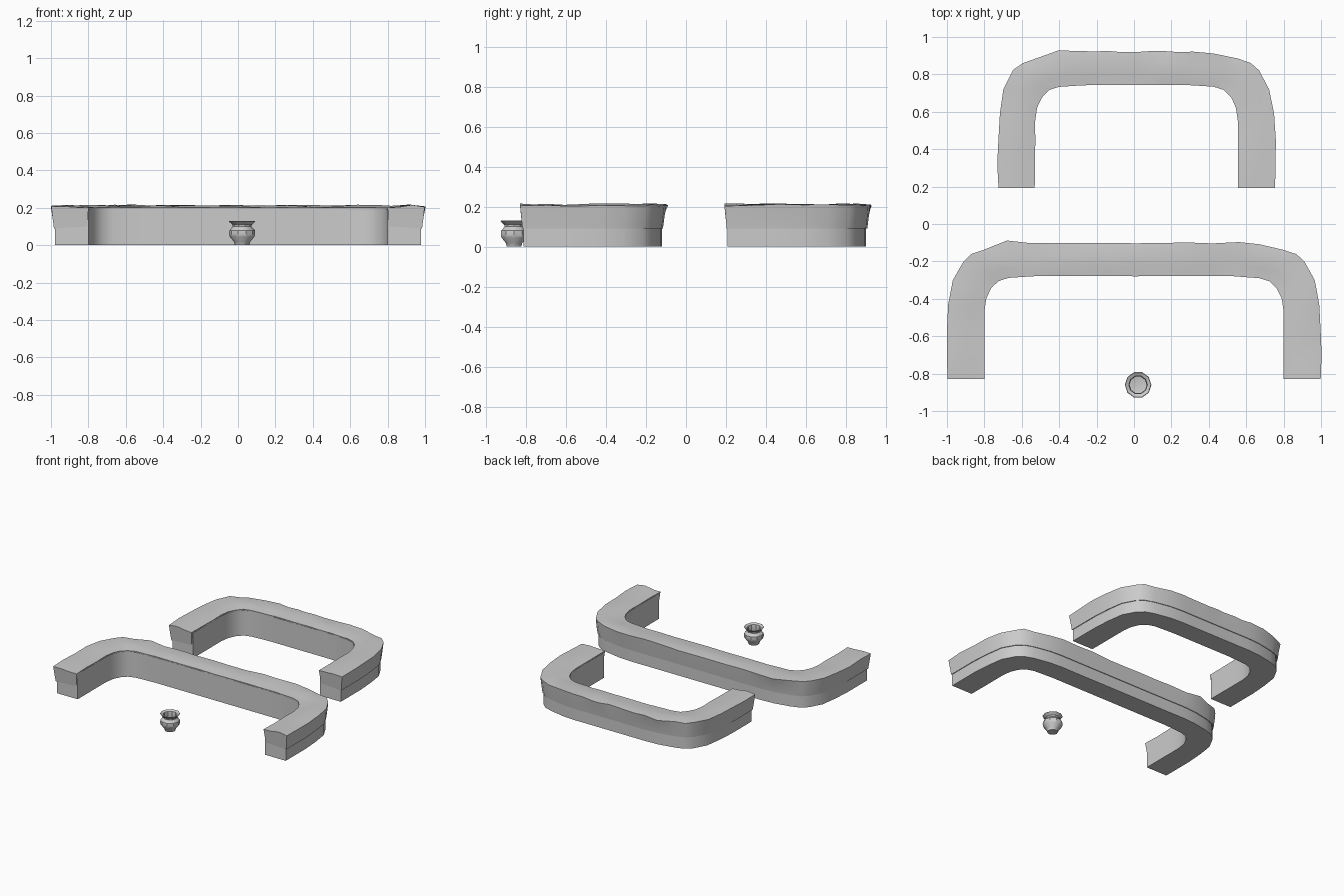
import bpy, bmesh, math, random
from mathutils import Vector

if "Cube" in bpy.data.objects:
    bpy.data.objects.remove(bpy.data.objects["Cube"])

random.seed(4)


def finish(name, bm, angle=35):
    bmesh.ops.recalc_face_normals(bm, faces=bm.faces[:])
    me = bpy.data.meshes.new(name)
    bm.to_mesh(me)
    bm.free()
    ob = bpy.data.objects.new(name, me)
    bpy.context.collection.objects.link(ob)
    bpy.ops.object.select_all(action='DESELECT')
    ob.select_set(True)
    bpy.context.view_layer.objects.active = ob
    bpy.ops.object.shade_smooth_by_angle(angle=math.radians(angle))
    return ob


def loft(name, rings):
    # closed sections joined along the path, capped at both ends
    bm = bmesh.new()
    vs = [[bm.verts.new(p) for p in r] for r in rings]
    n = len(vs[0])
    for a, b in zip(vs, vs[1:]):
        for i in range(n):
            j = (i + 1) % n
            bm.faces.new((a[i], a[j], b[j], b[i]))
    bm.faces.new(vs[0])
    bm.faces.new(vs[-1])
    return finish(name, bm)


# Left half of the plan: (outer, inner) pairs relative to outer corner x = 0, back y = 0
ARM = [((0, -.73), (.2, -.73)), ((0, -.6), (.2, -.6)), ((0, -.47), (.2, -.47)),
       ((.01, -.33), (.2, -.37)), ((.03, -.2), (.21, -.3)), ((.085, -.1), (.235, -.245)),
       ((.13, -.06), (.275, -.205)), ((.2, -.035), (.33, -.188)), ((.33, -.008), (.42, -.182))]


def stations(x0, x1, back):
    left = [(Vector((x0 + o[0], back + o[1])), Vector((x0 + i[0], back + i[1]))) for o, i in ARM]
    right = [(Vector((x1 - o[0], back + o[1])), Vector((x1 - i[0], back + i[1]))) for o, i in ARM]
    a, b = x0 + .44, x1 - .44
    mid = [(Vector((a + (b - a) * k / 8, back)),
            Vector((a + (b - a) * k / 8 + (.05 if k == 0 else -.05 if k == 8 else 0), back - .178)))
           for k in range(9)]
    return left + mid + right[::-1]


def u_wall(tag, x0, x1, back, bump):
    st = stations(x0, x1, back)
    last = len(st) - 1
    base, cap = [], []
    for k, (o, i) in enumerate(st):
        across = (o - i).normalized()
        end = k in (0, last)
        # plain lower block
        ob = o - across * .022
        dy = Vector((0, .016 if end else 0))
        base.append([(*(i + dy), 0), (*(ob + dy), 0), (*(ob + dy), .195), (*(i + dy), .195)])
        # weathered covering with an overhanging outer skirt
        w = random.uniform(-.004, .004)
        top = o + across * w
        if k == 8:
            top += across * bump
        low = o - across * .016
        ii = i + across * random.uniform(-.002, .004)
        fwd = Vector((0, .012 if end else 0))
        z = [random.uniform(-.005, .006) for _ in range(3)]
        cap.append([(*(ii + fwd), .1), (*(low + fwd), .09), (*(o - across * .008 + fwd * .5), .15),
                    (*top, .207 + z[0]), (*o.lerp(i, .35), .211 + z[1]),
                    (*o.lerp(i, .7), .207 + z[2]), (*ii, .202)])
        # keep the hidden inner edge inside the block
        p = ii + fwd - across * -.01
        cap[-1][0] = (*p, .1)
    loft(tag + "_wall_base", base)
    loft(tag + "_wall_top", cap)


u_wall("front", -1.0, 1.0, -.1, .022)
u_wall("back", -.728, .755, .922, .012)

# Small flared pot
PROFILE = [(0, 0), (.038, 0), (.043, .018), (.066, .045), (.07, .06), (.068, .08), (.05, .1),
           (.052, .11), (.071, .127), (.068, .13), (.05, .122), (.046, .1), (.05, .05), (0, .04)]
bm = bmesh.new()
pv = [bm.verts.new((r, 0, z)) for r, z in PROFILE]
edges = [bm.edges.new(e) for e in zip(pv, pv[1:])]
bmesh.ops.spin(bm, geom=pv + edges, cent=(0, 0, 0), axis=(0, 0, 1),
               angle=math.tau, steps=10, use_duplicate=False)
bmesh.ops.remove_doubles(bm, verts=bm.verts[:], dist=.0005)
pot = finish("pot", bm, 30)
pot.location = (.022, -.86, 0)
